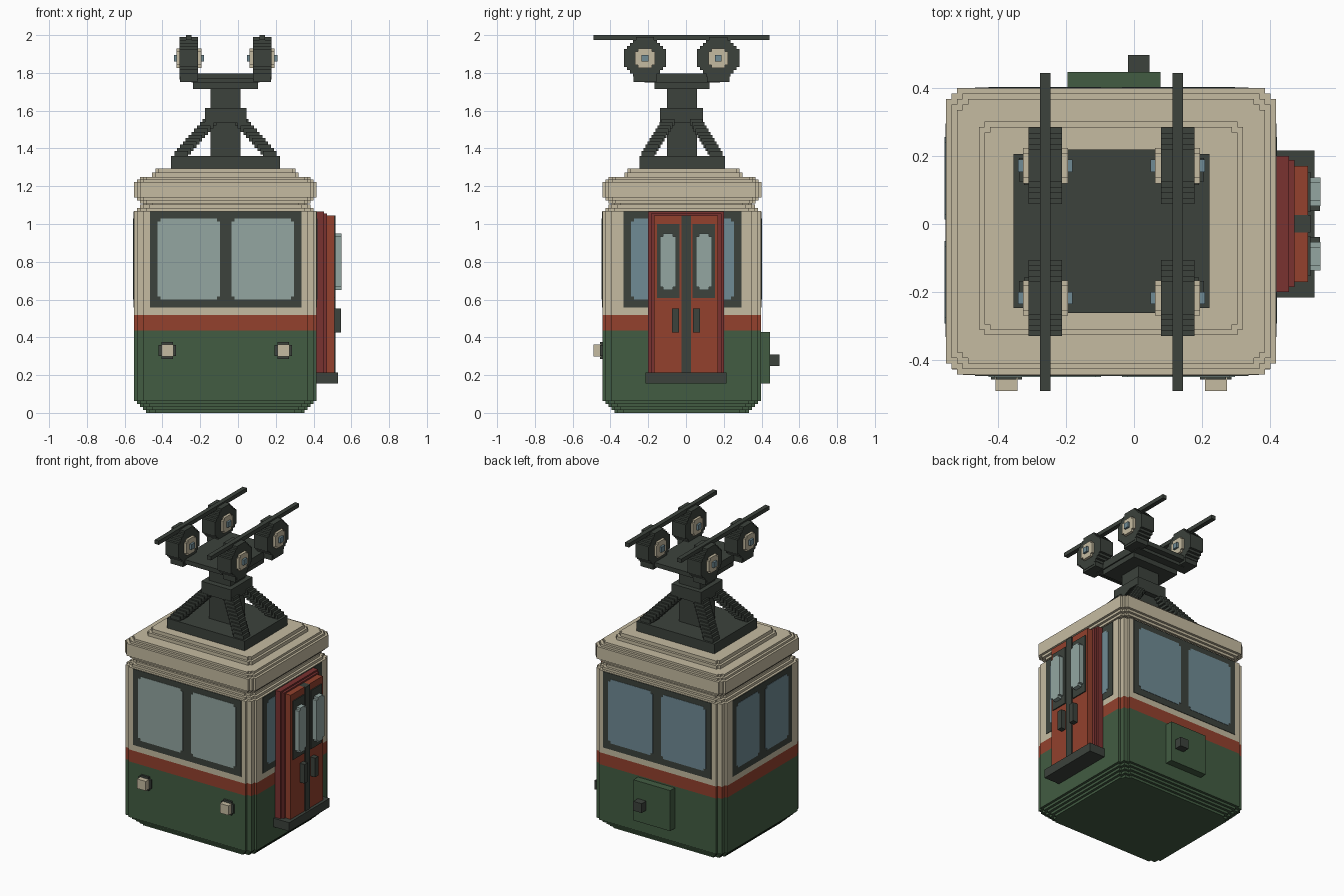
import bpy, bmesh, math

if "Cube" in bpy.data.objects:
    bpy.data.objects.remove(bpy.data.objects["Cube"])

V = 0.016  # size of one stair step


def material(name, rgb):
    lin = [(c / 255 / 12.92 if c < 11 else ((c / 255 + 0.055) / 1.055) ** 2.4) for c in rgb]
    m = bpy.data.materials.new(name)
    m.use_nodes = True
    m.diffuse_color = (*lin, 1)
    m.node_tree.nodes["Principled BSDF"].inputs["Base Color"].default_value = (*lin, 1)
    return m


CREAM = material("cream", (197, 187, 161))
GREEN = material("forest green", (66, 92, 66))
RED = material("brick red", (147, 65, 45))
DARK_RED = material("dark red", (122, 50, 48))
IRON = material("charcoal iron", (60, 66, 60))
GLASS = material("pale glass", (147, 166, 161))
BLUE = material("blue glass", (112, 139, 149))


def outline(a0, a1, b0, b1, n=0):
    """Rectangle whose corners are stair-stepped quarter circles of n steps."""
    stair = []
    for j in reversed(range(n)):
        inset = round(n - math.sqrt(n * n - (n - j - 0.5) ** 2)) * V
        for p in ((inset, (j + 1) * V), (inset, j * V)):
            if p not in stair:
                stair.append(p)
    stair = stair or [(0, 0)]
    back = stair[::-1]
    pts = [(a0 + p, b0 + q) for p, q in stair] + [(a1 - p, b0 + q) for p, q in back]
    pts += [(a1 - p, b1 - q) for p, q in stair] + [(a0 + p, b1 - q) for p, q in back]
    return [p for i, p in enumerate(pts) if math.dist(p, pts[i - 1]) > 1e-5]


def add_prism(bm, pts, lo, hi, axis="z", index=0):
    place = {"x": lambda a, b, h: (h, a, b),
             "y": lambda a, b, h: (a, h, b),
             "z": lambda a, b, h: (a, b, h)}[axis]
    low = [bm.verts.new(place(a, b, lo)) for a, b in pts]
    high = [bm.verts.new(place(a, b, hi)) for a, b in pts]
    faces = [bm.faces.new(low), bm.faces.new(high)]
    for i in range(len(pts)):
        faces.append(bm.faces.new((low[i - 1], low[i], high[i], high[i - 1])))
    for f in faces:
        f.material_index = index


def finish(name, bm, *mats):
    bmesh.ops.recalc_face_normals(bm, faces=bm.faces)
    me = bpy.data.meshes.new(name)
    bm.to_mesh(me)
    bm.free()
    for m in mats:
        me.materials.append(m)
    ob = bpy.data.objects.new(name, me)
    bpy.context.collection.objects.link(ob)


def prism(name, mat, a, b, h, axis="z", n=0):
    bm = bmesh.new()
    add_prism(bm, outline(*a, *b, n), *h, axis)
    finish(name, bm, mat)


def box(name, mat, x, y, z):
    prism(name, mat, x, y, z)


def layers(name, x, y, rows, n, *mats):
    """Stack of stepped slabs; each row is (z0, z1, inset, material index)."""
    bm = bmesh.new()
    for z0, z1, d, k in rows:
        add_prism(bm, outline(x[0] + d, x[1] - d, y[0] + d, y[1] - d, n), z0, z1, "z", k)
    finish(name, bm, *mats)


# Cabin: rounded green tub, red belt, cream upper walls closing in under the roof
BX, BY = (-0.55, 0.415), (-0.443, 0.397)
rows = []
for i in range(7):
    inset = 7 - math.sqrt(49 - (7 - i - 0.5) ** 2)
    rows.append((i * V, (i + 1) * V, round(inset) * V, 0))
rows += [(7 * V, 0.437, 0, 0), (0.437, 0.517, 0, 1), (0.517, 1.07, 0, 2),
         (1.07, 1.086, V, 2), (1.086, 1.102, 2 * V, 2), (1.102, 1.12, 3 * V, 2)]
layers("cabin_body", BX, BY, rows, 5, GREEN, RED, CREAM)

# Roof with rounded rim and raised centre
layers("roof", (-0.551, 0.416), (-0.441, 0.399),
       [(1.108, 1.124, 2 * V, 0), (1.124, 1.14, V, 0), (1.14, 1.222, 0, 0),
        (1.222, 1.236, V, 0), (1.236, 1.25, 2 * V, 0)], 4, CREAM)
layers("roof_step", (-0.454, 0.32), (-0.326, 0.30),
       [(1.25, 1.272, 0, 0), (1.272, 1.295, V, 0)], 2, CREAM)


# Windows: dark frame plate with two panes on every wall
def window(name, axis, wall, out, lo, hi, glass):
    def plate(part, mat, a, b, depth, n):
        h = sorted((wall - out * 0.004, wall + out * depth))
        prism(name + part, mat, a, b, h, axis, n)
    mid = (lo + hi) / 2
    plate("_frame", IRON, (lo, hi), (0.557, 1.067), 0.003, 0)
    plate("_pane_a", glass, (lo + 0.04, mid - 0.031), (0.6, 1.03), 0.005, 2)
    plate("_pane_b", glass, (mid + 0.031, hi - 0.04), (0.6, 1.03), 0.005, 2)


window("front_window", "y", BY[0], -1, -0.467, 0.336, GLASS)
window("back_window", "y", BY[1], 1, -0.467, 0.336, BLUE)
window("left_window", "x", BX[1], 1, -0.332, 0.295, BLUE)
window("right_window", "x", BX[0], -1, -0.332, 0.295, BLUE)

# Double door standing proud of the left wall
box("door_frame", DARK_RED, (0.40, 0.455), (-0.2, 0.2), (0.21, 1.065))
box("door_frame_inner", DARK_RED, (0.45, 0.47), (-0.185, 0.188), (0.21, 1.055))
box("door_center_strip", IRON, (0.45, 0.517), (-0.025, 0.026), (0.21, 1.045))
box("door_sill", IRON, (0.40, 0.53), (-0.215, 0.215), (0.155, 0.213))
for side, s in (("front", -1), ("back", 1)):
    def span(a, b):
        return tuple(sorted((s * a, s * b)))
    box(side + "_door_leaf", RED, (0.45, 0.51), span(0.024, 0.17), (0.213, 1.045))
    prism(side + "_door_window_frame", IRON, span(0.035, 0.153), (0.607, 1.0), (0.50, 0.517), "x")
    prism(side + "_door_pane", GLASS, span(0.053, 0.137), (0.65, 0.95), (0.51, 0.547), "x", 2)
    box(side + "_door_handle", IRON, (0.50, 0.545), span(0.038, 0.074), (0.425, 0.553))

# Headlights
for side, x in (("right", -0.374), ("left", 0.24)):
    prism(side + "_headlight_rim", IRON, (x - 0.046, x + 0.046), (0.284, 0.376), (-0.456, -0.43), "y", 2)
    prism(side + "_headlight", CREAM, (x - 0.032, x + 0.032), (0.298, 0.362), (-0.49, -0.45), "y")

# Rear equipment hatch and its knob
box("rear_hatch", GREEN, (-0.195, 0.078), (0.38, 0.446), (0.155, 0.427))
box("rear_hatch_knob", IRON, (-0.017, 0.045), (0.44, 0.495), (0.248, 0.31))

# Hanger: base plate, mast, collar and four stepped corner struts
CX, CY = -0.066, -0.021
box("hanger_base", IRON, (-0.354, 0.222), (-0.246, 0.206), (1.29, 1.36))
box("hanger_mast", IRON, (-0.145, 0.013), (-0.1, 0.058), (1.35, 1.73))
box("hanger_collar", IRON, (-0.176, 0.044), (-0.138, 0.09), (1.535, 1.615))
STEPS = 11
bm = bmesh.new()
for sx in (-1, 1):
    for sy in (-1, 1):
        for i in range(STEPS):
            t = i / (STEPS - 1)
            x = CX + sx * (0.235 - 0.15 * t)
            y = CY + sy * (0.18 - 0.105 * t)
            z = 1.352 + 0.17 * t
            add_prism(bm, outline(x - 0.036, x + 0.036, y - 0.034, y + 0.034), z, z + 0.034)
finish("hanger_struts", bm, IRON)

# Truck: stepped plate carrying the wheels
bm = bmesh.new()
for z0, z1, hx, hy in ((1.715, 1.748, 0.172, 0.145), (1.748, 1.768, 0.18, 0.2),
                       (1.768, 1.797, 0.18, 0.24)):
    add_prism(bm, outline(CX - hx, CX + hx, CY - hy, CY + hy), z0, z1)
finish("truck_plate", bm, IRON)

# Wheels with hubs and axle tips, and the two cables above them
WZ = 1.878
for side, x in (("right", -0.26), ("left", 0.128)):
    for end, y in (("front", -0.217), ("back", 0.171)):
        for part, mat, r, w, n in (("wheel", IRON, 0.112, 0.049, 7),
                                   ("hub", CREAM, 0.052, 0.066, 3),
                                   ("axle_tip", BLUE, 0.018, 0.08, 0)):
            prism(f"{side}_{end}_{part}", mat, (y - r, y + r), (WZ - r, WZ + r), (x - w, x + w), "x", n)
        # Bracket joining the wheel to the truck plate
        box(f"{side}_{end}_bracket", IRON, (x - 0.046, x + 0.046), (y - 0.06, y + 0.06), (1.752, 1.80))
    box(side + "_cable", IRON, (x - 0.015, x + 0.015), (-0.49, 0.443), (1.974, 2.0))
